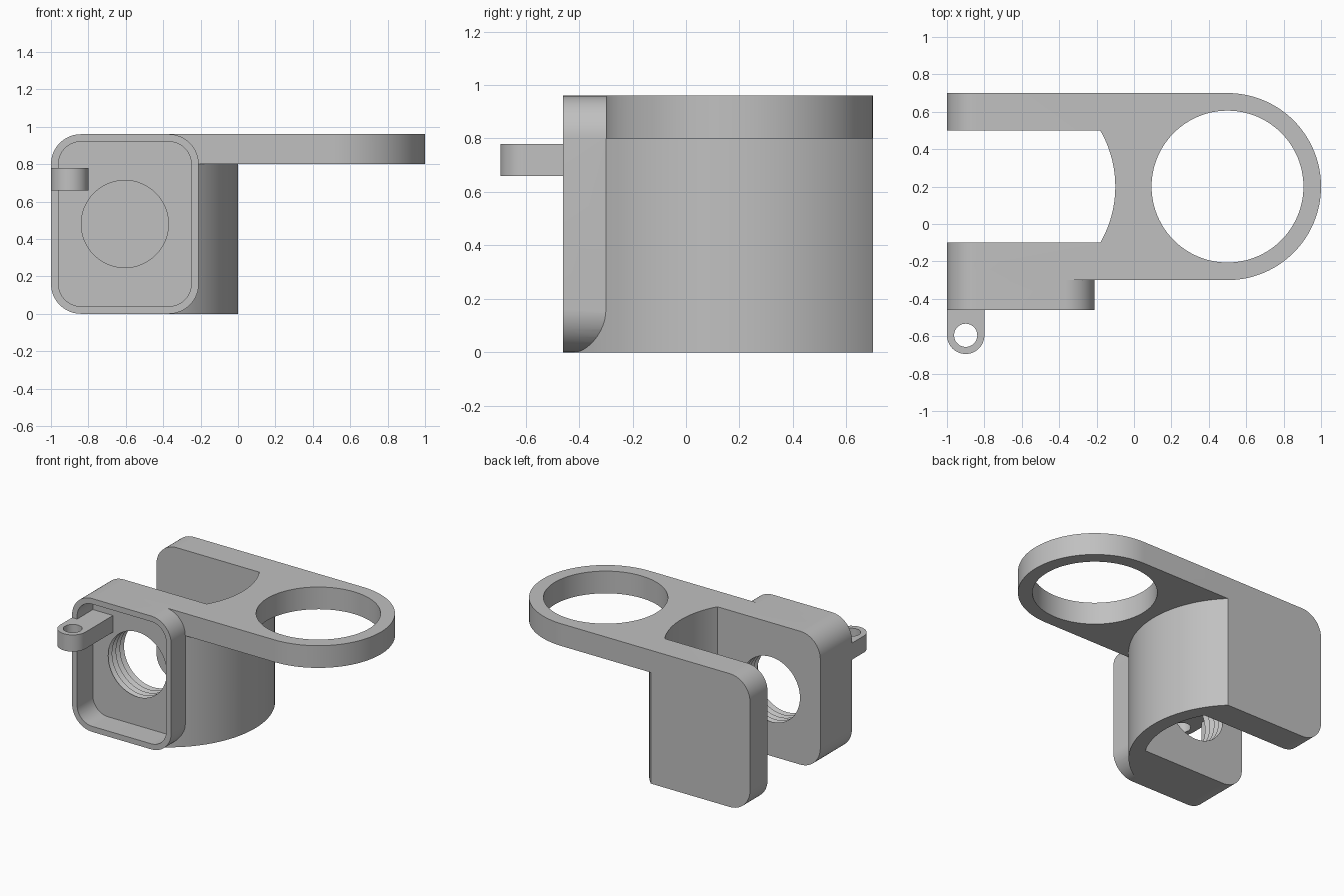
import bpy, bmesh
from math import sin, cos, asin, radians, degrees, pi

cube = bpy.data.objects.get("Cube")
if cube:
    bpy.data.objects.remove(cube, do_unlink=True)

grey = bpy.data.materials.new("plain_grey")
grey.use_nodes = True
grey.diffuse_color = (0.53, 0.53, 0.53, 1)
grey.node_tree.nodes["Principled BSDF"].inputs["Base Color"].default_value = (0.53, 0.53, 0.53, 1)


def finish(name, bm):
    bmesh.ops.recalc_face_normals(bm, faces=bm.faces)
    mesh = bpy.data.meshes.new(name)
    bm.to_mesh(mesh)
    bm.free()
    mesh.materials.append(grey)
    obj = bpy.data.objects.new(name, mesh)
    bpy.context.collection.objects.link(obj)
    return obj


def arc(cx, cy, r, start, end, n=16):
    """Points on a circle, angles in degrees."""
    angles = [radians(start + (end - start) * i / n) for i in range(n + 1)]
    return [(cx + r * cos(a), cy + r * sin(a)) for a in angles]


def circle(cx, cy, r, n=96):
    return arc(cx, cy, r, 0, 360, n)[:-1]


def rounded_rect(x0, x1, z0, z1, r):
    return (arc(x1 - r, z0 + r, r, -90, 0) + arc(x1 - r, z1 - r, r, 0, 90)
            + arc(x0 + r, z1 - r, r, 90, 180) + arc(x0 + r, z0 + r, r, 180, 270))


def prism(name, outline, low, high, along="z"):
    """Extrude an outline along z (outline in xy) or along y (outline in xz)."""
    bm = bmesh.new()
    place = (lambda a, b, h: (a, b, h)) if along == "z" else (lambda a, b, h: (a, h, b))
    ends = [[bm.verts.new(place(a, b, h)) for a, b in outline] for h in (low, high)]
    for ring in ends:
        bm.faces.new(ring)
    n = len(outline)
    for i in range(n):
        j = (i + 1) % n
        bm.faces.new((ends[0][i], ends[0][j], ends[1][j], ends[1][i]))
    return finish(name, bm)


def combine(target, tool, operation):
    """Apply a boolean and drop the tool."""
    mod = target.modifiers.new(operation, "BOOLEAN")
    mod.operation = operation
    mod.solver = "EXACT"
    mod.object = tool
    bpy.context.view_layer.objects.active = target
    bpy.ops.object.modifier_apply(modifier=mod.name)
    bpy.data.objects.remove(tool, do_unlink=True)


def thread_cutter(cx, cz, r, depth, pitch, y0, turns, n=64):
    """Ridged cylinder along y that leaves screw grooves in a hole."""
    bm = bmesh.new()
    rings = []
    for k in range(turns * 2 + 1):
        radius = r + depth * (k % 2)
        rings.append([bm.verts.new((cx + radius * cos(2 * pi * i / n), y0 + k * pitch / 2,
                                    cz + radius * sin(2 * pi * i / n))) for i in range(n)])
    for a, b in zip(rings, rings[1:]):
        for i in range(n):
            j = (i + 1) % n
            bm.faces.new((a[i], a[j], b[j], b[i]))
    bm.faces.new(rings[0])
    bm.faces.new(rings[-1])
    return finish("thread_cutter", bm)


# Curved clamp body under the plate
front, back, top = -0.46, 0.7, 0.96
low_angle = degrees(asin((front - 0.2) / 0.7))
high_angle = degrees(asin((back - 0.2) / 0.7))
bracket = prism("bracket", [(-1, front)] + arc(-0.7, 0.2, 0.7, low_angle, high_angle, 56)
                + [(-1, back)], 0, 0.8)

# Top plate with a round end
plate = prism("plate", [(-1, -0.3)] + arc(0.5, 0.2, 0.5, -90, 90, 64) + [(-1, back)], 0.8, top)
combine(bracket, plate, "UNION")

# Rounded free corners of both arms
rounding = prism("rounding", [(1.2, 0), (1.2, top)] + arc(-0.84, 0.8, 0.16, 90, 180)
                 + arc(-0.84, 0.16, 0.16, 180, 270), -0.6, 0.9, "y")
combine(bracket, rounding, "INTERSECT")

# Front housing and its recess
housing = prism("housing", rounded_rect(-1, -0.21, 0, top, 0.16), front, -0.2, "y")
combine(bracket, housing, "UNION")
recess = prism("recess", rounded_rect(-0.96, -0.25, 0.04, 0.92, 0.12), -0.6, -0.28, "y")
combine(bracket, recess, "DIFFERENCE")

# Slot between the arms
slot = prism("slot", [(-1.2, -0.1)] + arc(-0.7, 0.2, 0.6, -30, 30, 32) + [(-1.2, 0.5)], -0.1, 1.1)
combine(bracket, slot, "DIFFERENCE")

# Large ring hole and threaded hole
combine(bracket, prism("ring_hole", circle(0.5, 0.2, 0.406), 0.7, 1.1), "DIFFERENCE")
combine(bracket, thread_cutter(-0.605, 0.48, 0.233, 0.025, 0.045, -0.28 - 0.045, 6), "DIFFERENCE")

# Small lug with an eyelet
lug = prism("lug", arc(-0.9, -0.595, 0.1, 180, 360, 32) + [(-0.8, -0.26), (-1, -0.26)], 0.66, 0.78)
combine(bracket, lug, "UNION")
combine(bracket, prism("eyelet", circle(-0.9, -0.595, 0.062, 48), 0.6, 0.85), "DIFFERENCE")

bpy.ops.object.select_all(action="DESELECT")
bracket.select_set(True)
bpy.context.view_layer.objects.active = bracket
bpy.ops.object.shade_smooth_by_angle(angle=radians(25))
